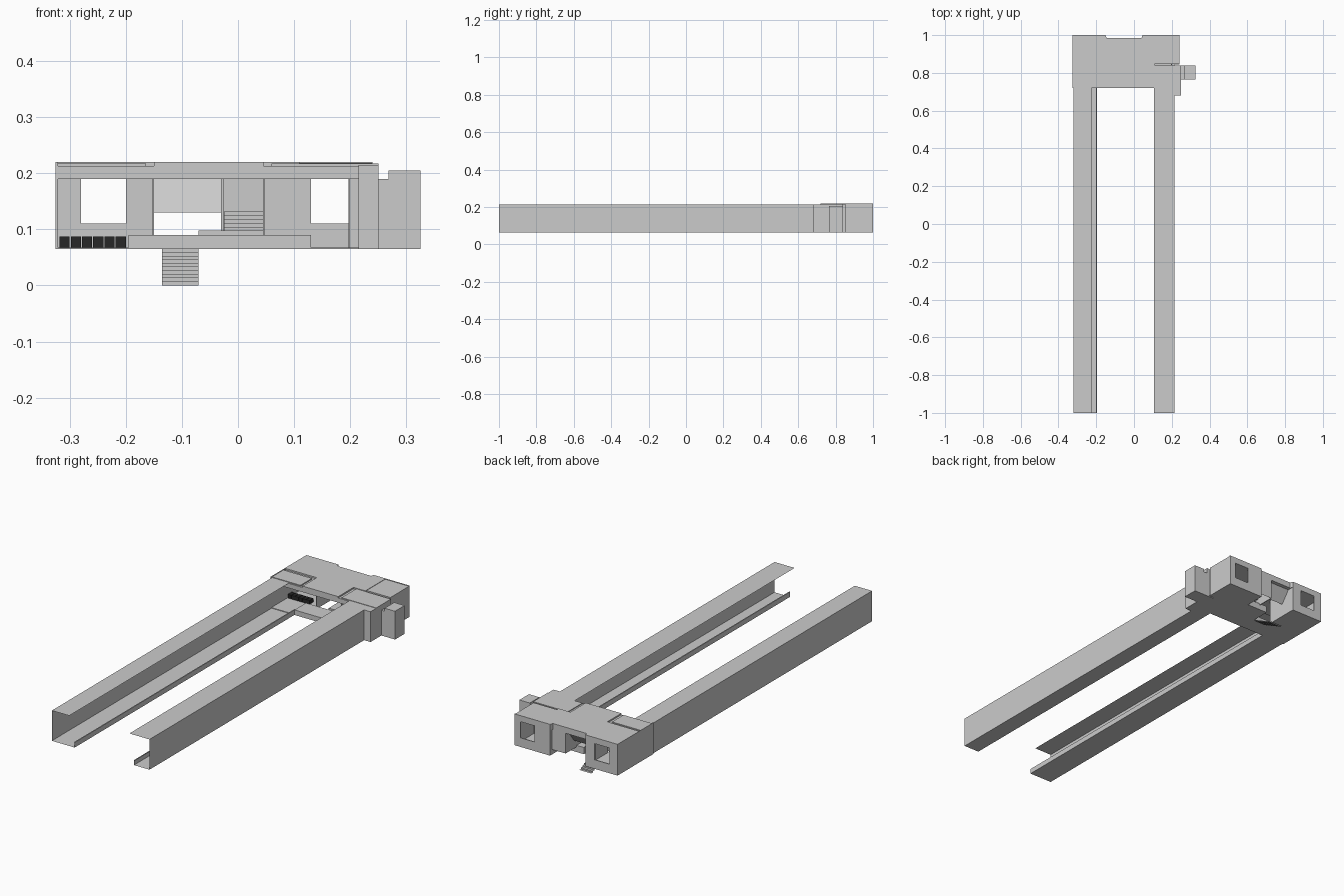
import bpy, bmesh


def finish(name, bm, mat=None):
    me = bpy.data.meshes.new(name)
    bm.to_mesh(me)
    bm.free()
    ob = bpy.data.objects.new(name, me)
    bpy.context.collection.objects.link(ob)
    if mat:
        me.materials.append(mat)
    return ob


def box(name, x0, x1, y0, y1, z0, z1, mat=None):
    bm = bmesh.new()
    bmesh.ops.create_cube(bm, size=1)
    for v in bm.verts:
        v.co = ((x0 + x1) / 2 + v.co.x * (x1 - x0),
                (y0 + y1) / 2 + v.co.y * (y1 - y0),
                (z0 + z1) / 2 + v.co.z * (z1 - z0))
    return finish(name, bm, mat)


def strip(name, start, end):
    """Open sheet joining two matching lists of points."""
    bm = bmesh.new()
    a = [bm.verts.new(p) for p in start]
    b = [bm.verts.new(p) for p in end]
    for i in range(len(a) - 1):
        bm.faces.new((a[i], b[i], b[i + 1], a[i + 1]))
    return finish(name, bm)


def channel(name, profile, y0, y1):
    strip(name, [(x, y0, z) for x, z in profile], [(x, y1, z) for x, z in profile])


def stairs(name, x0, x1, y0, z0, run, rise, count):
    pts = [(y0, z0)]
    for i in range(count):
        y, z = pts[-1]
        pts += [(y, z + rise), (y + run, z + rise)]
    strip(name, [(x0, y, z) for y, z in pts], [(x1, y, z) for y, z in pts])


def slab(name, outline, z0, z1):
    bm = bmesh.new()
    f = bm.faces.new([bm.verts.new((x, y, z0)) for x, y in outline])
    top = bmesh.ops.extrude_face_region(bm, geom=[f])
    for v in top['geom']:
        if isinstance(v, bmesh.types.BMVert):
            v.co.z = z1
    bmesh.ops.recalc_face_normals(bm, faces=bm.faces)
    return finish(name, bm)


def window_wall(name, x0, x1, wx0, wx1):
    y0, y1, z0, z1, a, b = 0.996, 1.0, 0.065, 0.22, 0.11, 0.19
    box(name + "_left", x0, wx0, y0, y1, z0, z1)
    box(name + "_right", wx1, x1, y0, y1, z0, z1)
    box(name + "_sill", wx0, wx1, y0, y1, z0, a)
    box(name + "_head", wx0, wx1, y0, y1, b, z1)


black = bpy.data.materials.new("black")
black.diffuse_color = (0.02, 0.02, 0.02, 1)

# long side platforms: roof, outer wall, floor and raised lip
channel("left_platform", [(-0.225, 0.215), (-0.32, 0.215), (-0.32, 0.065),
                          (-0.195, 0.065), (-0.195, 0.09), (-0.2, 0.09)], -1, 0.73)
channel("right_platform", [(0.105, 0.215), (0.215, 0.215), (0.215, 0.065),
                           (0.13, 0.065), (0.13, 0.09), (0.135, 0.09)], -1, 0.73)

# station hall floors
box("left_floor", -0.325, -0.15, 0.72, 1, 0.065, 0.068)
box("right_floor", 0.045, 0.215, 0.72, 0.845, 0.065, 0.068)
box("right_rear_floor", 0.045, 0.24, 0.845, 1, 0.065, 0.068)
box("hall_floor", -0.195, 0.13, 0.72, 0.81, 0.065, 0.09)
box("hall_floor_side", -0.07, 0.045, 0.81, 0.9, 0.065, 0.098)

# roof: raised centre and rear, slightly lower corners with a groove
slab("main_roof", [(-0.325, 0.83), (-0.15, 0.83), (-0.15, 0.72), (0.045, 0.72),
                   (0.045, 0.84), (0.11, 0.84), (0.11, 1), (0.045, 1), (0.04, 0.985),
                   (-0.145, 0.985), (-0.15, 1), (-0.325, 1)], 0.19, 0.22)
slab("left_corner_roof", [(-0.325, 0.72), (-0.15, 0.72), (-0.15, 0.83), (-0.325, 0.83)], 0.19, 0.213)
slab("left_corner_roof_panel", [(-0.325, 0.725), (-0.165, 0.725), (-0.165, 0.815),
                                (-0.325, 0.815)], 0.21, 0.218)
slab("right_corner_roof", [(0.045, 0.72), (0.25, 0.72), (0.25, 0.84), (0.045, 0.84)], 0.19, 0.213)
slab("right_corner_roof_panel", [(0.06, 0.725), (0.25, 0.725), (0.25, 0.84),
                                 (0.06, 0.84)], 0.21, 0.217)
box("rear_right_roof", 0.11, 0.24, 0.85, 1, 0.19, 0.218)

# outer and inner walls
box("left_wall", -0.325, -0.321, 0.72, 1, 0.065, 0.22)
box("right_rear_wall", 0.236, 0.24, 0.85, 1, 0.065, 0.218)
box("right_rear_front_wall", 0.2, 0.24, 0.85, 0.854, 0.065, 0.218)
box("gap_wall", 0.197, 0.2, 0.838, 0.852, 0.065, 0.213)
box("left_recess_wall", -0.153, -0.15, 0.83, 1, 0.065, 0.2)
box("right_recess_wall", 0.045, 0.048, 0.83, 1, 0.065, 0.2)
window_wall("left_rear_window", -0.325, -0.15, -0.28, -0.2)
window_wall("right_rear_window", 0.045, 0.24, 0.13, 0.207)

# side lift block and kiosk
box("side_block", 0.215, 0.25, 0.68, 0.84, 0.065, 0.215)
box("kiosk_link", 0.25, 0.268, 0.765, 0.84, 0.065, 0.19)
box("kiosk", 0.268, 0.325, 0.765, 0.84, 0.065, 0.205)

# sloped rear canopy over the exit
strip("sloped_canopy", [(-0.15, 0.985, 0.215), (-0.15, 0.92, 0.13)],
      [(-0.03, 0.985, 0.215), (-0.03, 0.92, 0.13)])
strip("canopy_side", [(-0.03, 0.985, 0.215), (-0.03, 0.985, 0.09)],
      [(0.045, 0.985, 0.215), (0.045, 0.985, 0.09)])
box("stair_side_wall", -0.03, -0.026, 0.85, 0.985, 0.09, 0.19)

# stairs down to the street and short stairs up
stairs("stairs_down", -0.135, -0.07, 0.81, 0.065, 0.0125, -0.0065, 10)
stairs("stairs_up", -0.025, 0.045, 0.82, 0.09, 0.014, 0.007, 6)

# row of dark gates
for i in range(6):
    x = -0.318 + i * 0.02
    box("gate_%d" % (i + 1), x, x + 0.018, 0.845, 0.875, 0.066, 0.087, black)
